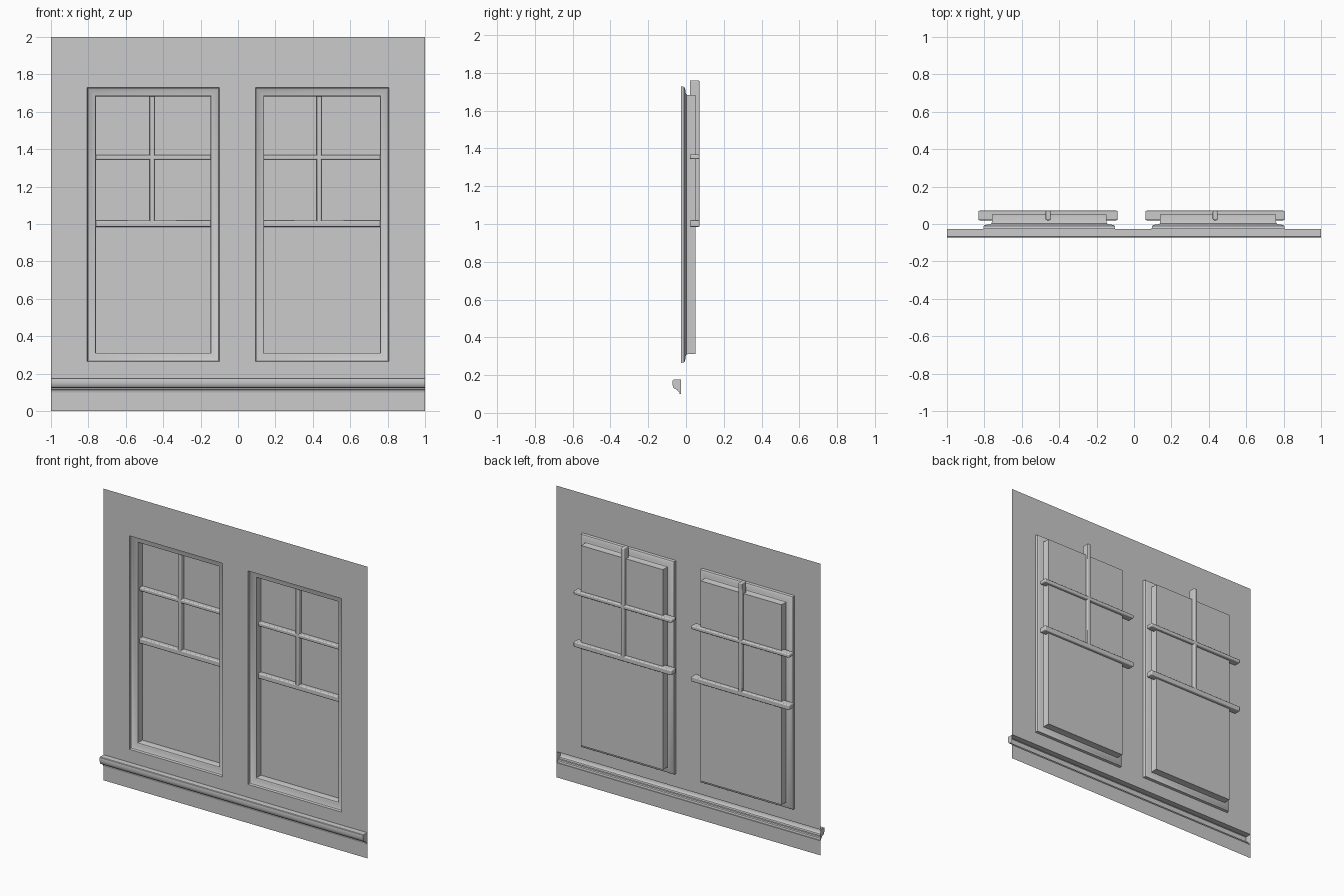
import bpy

if "Cube" in bpy.data.objects:
    bpy.data.objects.remove(bpy.data.objects["Cube"])

WALL_Y = -0.027


def make_object(name, verts, faces):
    mesh = bpy.data.meshes.new(name)
    mesh.from_pydata(verts, [], faces)
    mesh.validate()
    obj = bpy.data.objects.new(name, mesh)
    bpy.context.collection.objects.link(obj)
    return obj


def smooth(obj):
    bpy.ops.object.select_all(action='DESELECT')
    obj.select_set(True)
    bpy.context.view_layer.objects.active = obj
    bpy.ops.object.shade_smooth_by_angle(angle=0.6)


def bar(name, x0, x1, z0, z1, y0=0.02, y1=0.071):
    """Glazing bar with rounded edges."""
    v = [(x, y, z) for x in (x0, x1) for y in (y0, y1) for z in (z0, z1)]
    f = [(0, 1, 3, 2), (4, 6, 7, 5), (0, 4, 5, 1), (2, 3, 7, 6), (0, 2, 6, 4), (1, 5, 7, 3)]
    obj = make_object(name, v, f)
    bev = obj.modifiers.new("rounded_edges", 'BEVEL')
    bev.width = 0.006
    bev.segments = 3
    smooth(obj)


def window_recess(name, x0, x1, z0, z1):
    """Moulded surround, reveal and pane as nested rectangular rings (inset, y)."""
    profile = [(0, WALL_Y), (0.003, -0.010), (0.010, -0.005), (0.038, -0.001),
               (0.044, 0.003), (0.046, 0.010), (0.046, 0.05)]
    verts, faces = [], []
    for d, y in profile:
        verts += [(x0 + d, y, z0 + d), (x1 - d, y, z0 + d),
                  (x1 - d, y, z1 - d), (x0 + d, y, z1 - d)]
    for r in range(len(profile) - 1):
        a, b = 4 * r, 4 * r + 4
        for i in range(4):
            j = (i + 1) % 4
            faces.append((a + i, a + j, b + j, b + i))
    n = len(verts)
    faces.append((n - 4, n - 3, n - 2, n - 1))
    smooth(make_object(name, verts, faces))


# wall sheet, open at both windows and behind the ledge
xs = [-1, -0.806, -0.100, 0.094, 0.806, 1]
zs = [0, 0.10, 0.176, 0.265, 1.729, 2]
verts = [(x, WALL_Y, z) for z in zs for x in xs]
faces = []
for k in range(5):
    for i in range(5):
        if k == 1 or (k == 3 and i in (1, 3)):
            continue
        a = k * 6 + i
        faces.append((a, a + 1, a + 7, a + 6))
make_object("wall", verts, faces)

# moulded ledge, open at the back
prof = [(WALL_Y, 0.176), (-0.066, 0.176), (-0.070, 0.173), (-0.071, 0.168),
        (-0.071, 0.150), (-0.068, 0.135), (-0.060, 0.126), (-0.045, 0.124),
        (-0.044, 0.116), (-0.036, 0.112), (-0.033, 0.100), (WALL_Y, 0.100)]
n = len(prof)
verts = [(x, y, z) for x in (-1, 1) for y, z in prof]
faces = [(i, i + 1, n + i + 1, n + i) for i in range(n - 1)]
faces += [tuple(reversed(range(n))), tuple(range(n, 2 * n))]
smooth(make_object("ledge", verts, faces))

# two windows with their glazing bars
for side, x0, x1, dx in (("left", -0.806, -0.100, 0), ("right", 0.094, 0.806, 0.893)):
    window_recess(side + "_window_recess", x0, x1, 0.265, 1.729)
    bar(side + "_meeting_rail", -0.832 + dx, -0.088 + dx, 0.985, 1.020)
    bar(side + "_cross_bar", -0.832 + dx, -0.088 + dx, 1.344, 1.369)
    bar(side + "_upright_bar", -0.472 + dx, -0.446 + dx, 1.000, 1.760)
